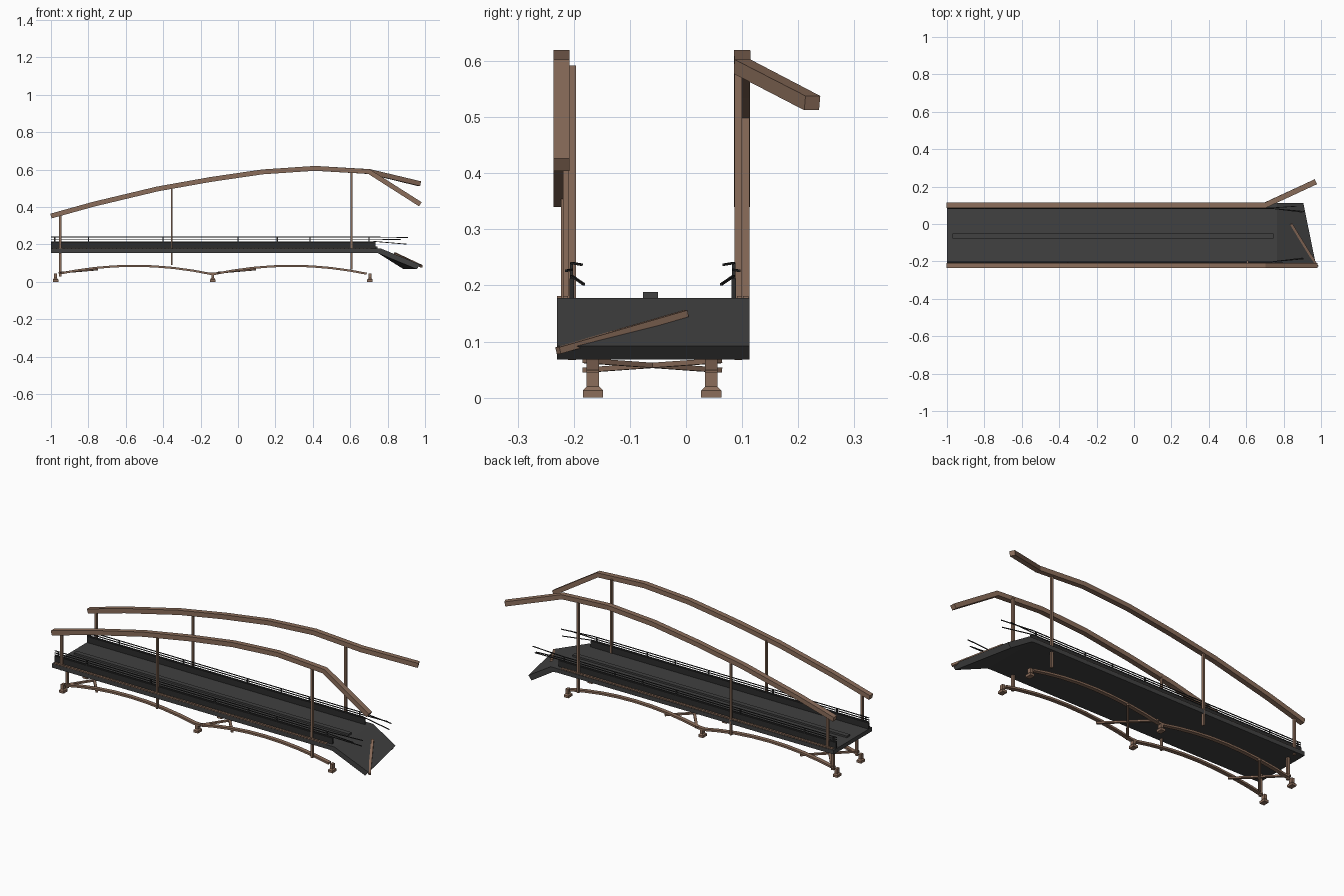
import bpy, bmesh
from mathutils import Vector

if "Cube" in bpy.data.objects:
    bpy.data.objects.remove(bpy.data.objects["Cube"])


def mat(name, r, g, b):
    m = bpy.data.materials.new(name)
    m.diffuse_color = (r, g, b, 1)
    m.use_nodes = True
    m.node_tree.nodes["Principled BSDF"].inputs["Base Color"].default_value = m.diffuse_color
    return m


RUST = mat("rusty_brown", 0.26, 0.155, 0.105)
ASPHALT = mat("asphalt_grey", 0.052, 0.052, 0.052)
DARK = mat("dark_steel", 0.025, 0.025, 0.025)


def make(name, bm, m):
    bmesh.ops.recalc_face_normals(bm, faces=bm.faces)
    me = bpy.data.meshes.new(name)
    bm.to_mesh(me)
    bm.free()
    me.materials.append(m)
    ob = bpy.data.objects.new(name, me)
    bpy.context.collection.objects.link(ob)
    return ob


def loft(name, rings, m):
    """Join rings of equal length into a closed solid."""
    bm = bmesh.new()
    vs = [[bm.verts.new(p) for p in r] for r in rings]
    n = len(vs[0])
    for a, b in zip(vs, vs[1:]):
        for i in range(n):
            bm.faces.new((a[i], a[(i + 1) % n], b[(i + 1) % n], b[i]))
    bm.faces.new(vs[0])
    bm.faces.new(vs[-1])
    return make(name, bm, m)


def box(name, x0, x1, y0, y1, z0, z1, m):
    return loft(name, [[(x, y0, z0), (x, y1, z0), (x, y1, z1), (x, y0, z1)] for x in (x0, x1)], m)


def beam(name, pts, w, h, m):
    """Rectangular bar swept along a path."""
    pts = [Vector(p) for p in pts]
    rings = []
    for i, p in enumerate(pts):
        t = (pts[min(i + 1, len(pts) - 1)] - pts[max(i - 1, 0)]).normalized()
        up = Vector((1, 0, 0)) if abs(t.z) > 0.95 else Vector((0, 0, 1))
        s = t.cross(up).normalized()
        n = s.cross(t)
        rings.append([p + s * (a * w / 2) + n * (b * h / 2)
                      for a, b in ((-1, -1), (1, -1), (1, 1), (-1, 1))])
    return loft(name, rings, m)


# Road deck, central strip and broken, sagging end slab
box("road_deck", -1, 0.735, -0.23, 0.113, 0.155, 0.178, ASPHALT)
box("median_strip", -0.97, 0.745, -0.077, -0.05, 0.178, 0.188, ASPHALT)
loft("broken_slab", [
    [(0.72, -0.23, 0.155), (0.72, 0.113, 0.155), (0.72, 0.113, 0.178), (0.72, -0.23, 0.178)],
    [(0.75, -0.23, 0.153), (0.75, 0.113, 0.153), (0.765, 0.113, 0.178), (0.765, -0.23, 0.178)],
    [(0.955, -0.23, 0.068), (0.885, 0.113, 0.068), (0.905, 0.113, 0.092), (0.975, -0.23, 0.092)],
], ASPHALT)

# Arches: shared curve, each with its own broken end
curve = [(-1, 0.352), (-0.77, 0.416), (-0.43, 0.497), (-0.15, 0.547),
         (0.13, 0.588), (0.41, 0.607), (0.7, 0.59)]
for side, y, end in (("front", -0.222, (0.975, -0.222, 0.415)), ("back", 0.1, (0.97, 0.225, 0.525))):
    beam(side + "_arch", [(x, y, z) for x, z in curve] + [end], 0.029, 0.026, RUST)
beam("fallen_arch_piece", [(0.84, 0.0, 0.15), (0.98, -0.228, 0.084)], 0.014, 0.012, RUST)

# Hangers between arch and deck
for side, ys in (("front", (-0.216, -0.212, -0.203)), ("back", (0.094, 0.106, 0.093))):
    for (x, z0, z1, w), y in zip(((-0.95, 0.15, 0.36, 0.013), (-0.355, 0.09, 0.505, 0.009),
                                  (0.607, 0.067, 0.592, 0.012)), ys):
        box(side + "_hanger", x - w / 2, x + w / 2, y - 0.007, y + 0.007, z0, z1, RUST)

# Parapet walls, paved edge walks and loose rail wires
for side, y, out in (("front", -0.204, -1), ("back", 0.085, 1)):
    box(side + "_parapet", -1, 0.735, y - 0.004, y + 0.004, 0.178, 0.212, DARK)
    # two rows of brown paving plates
    for row in range(2):
        bm = bmesh.new()
        c = y + out * (0.0105 + 0.011 * row)
        for k in range(85):
            x = -0.99 + k * 0.02
            r = bmesh.ops.create_cube(bm, size=1)["verts"]
            bmesh.ops.scale(bm, vec=(0.016, 0.009, 0.004), verts=r)
            bmesh.ops.translate(bm, vec=(x + 0.01, c, 0.179), verts=r)
        make(side + "_walk_plates", bm, RUST)
    for z, dy, dz, xe in ((0.217, 0.022, -0.015, 0.9), (0.228, -0.01, -0.002, 0.87),
                          (0.24, 0.018, -0.003, 0.91)):
        beam(side + "_rail_wire", [(-1, y, z), (0.72, y, z), (xe, y - out * dy, z + dz)],
             0.004, 0.004, DARK)
    for x in (-0.98, -0.8, -0.4, 0.0, 0.21, 0.385, 0.7):
        box(side + "_rail_post", x - 0.003, x + 0.003, y - 0.003, y + 0.003, 0.21, 0.241, DARK)

# Lower ribs: two shallow spans on stepped feet
FEET = (-0.975, -0.135, 0.705)
spans = []
for a, b in zip(FEET, FEET[1:]):
    mid, half = (a + b) / 2, (b - a) / 2
    spans += [(mid + half * t, 0.04 + 0.046 * (1 - abs(t) ** 2.0))
              for t in (-0.96, -0.75, -0.5, -0.25, 0, 0.25, 0.5, 0.75, 0.96)]
for side, y in (("front", -0.166), ("back", 0.045)):
    beam(side + "_lower_rib", [(x, y, z) for x, z in spans], 0.022, 0.011, RUST)
    for x in FEET:
        loft(side + "_foot", [[(x + sx * a, y + sy * b, z) for sx, sy in ((-1, -1), (1, -1), (1, 1), (-1, 1))]
                              for a, b, z in ((0.014, 0.018, 0), (0.014, 0.018, 0.013),
                                              (0.008, 0.011, 0.02), (0.008, 0.011, 0.046))], RUST)
    box(side + "_end_strut", -0.957, -0.943, y - 0.007, y + 0.007, 0.03, 0.156, RUST)

# Cross bracing between the ribs near the start of each span
for x in (-0.855, -0.01):
    for s in (-1, 1):
        beam("cross_brace", [(x - 0.1, -0.06 - s * 0.12, 0.049), (x + 0.1, -0.06 + s * 0.12, 0.066)],
             0.014, 0.009, RUST)
